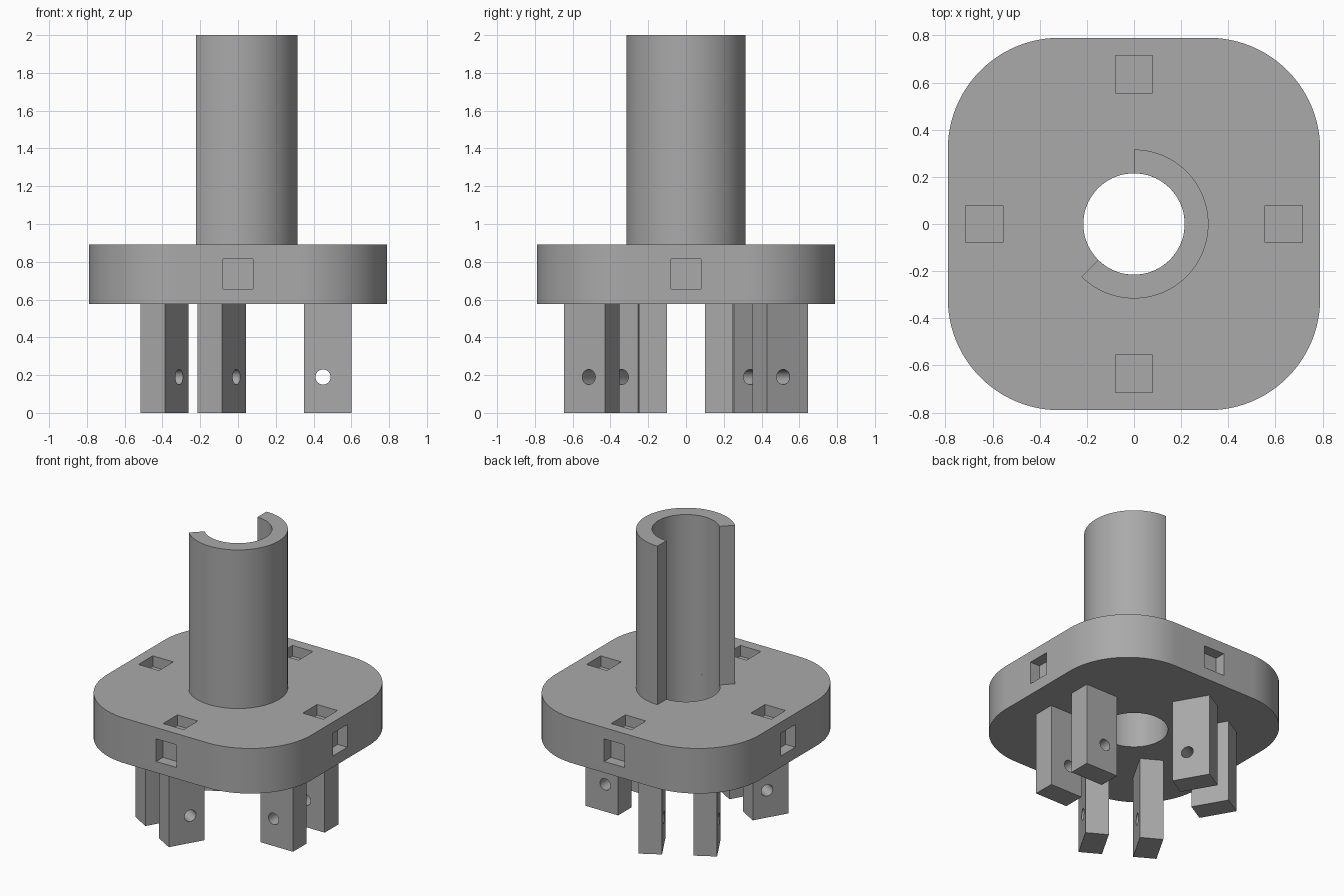
import bpy, bmesh
from math import cos, sin, pi, radians
from mathutils import Matrix, Vector

cube = bpy.data.objects.get("Cube")
if cube:
    bpy.data.objects.remove(cube, do_unlink=True)

GREY = (0.40, 0.40, 0.40, 1)
mat = bpy.data.materials.new("plain grey")
mat.use_nodes = True
mat.diffuse_color = GREY
mat.node_tree.nodes["Principled BSDF"].inputs["Base Color"].default_value = GREY

PLATE_BOTTOM, PLATE_TOP, TOP = 0.577, 0.892, 2.0
HALF, CORNER = 0.79, 0.474
BORE, TUBE = 0.215, 0.316


def arc(r, start, end, n, cx=0, cy=0):
    """Points along an arc, angles in degrees."""
    angles = [radians(start + (end - start) * i / n) for i in range(n + 1)]
    return [(cx + r * cos(a), cy + r * sin(a)) for a in angles]


def prism(name, outline, z0, z1, matrix=Matrix()):
    """Extrude a flat outline from z0 to z1."""
    bm = bmesh.new()
    face = bm.faces.new([bm.verts.new((x, y, z0)) for x, y in outline])
    ext = bmesh.ops.extrude_face_region(bm, geom=[face])
    moved = [v for v in ext["geom"] if isinstance(v, bmesh.types.BMVert)]
    bmesh.ops.translate(bm, verts=moved, vec=(0, 0, z1 - z0))
    bmesh.ops.recalc_face_normals(bm, faces=bm.faces)
    bm.transform(matrix)
    mesh = bpy.data.meshes.new(name)
    bm.to_mesh(mesh)
    bm.free()
    mesh.materials.append(mat)
    ob = bpy.data.objects.new(name, mesh)
    bpy.context.collection.objects.link(ob)
    return ob


def rect(x0, x1, y0, y1):
    return [(x0, y0), (x1, y0), (x1, y1), (x0, y1)]


def activate(ob):
    bpy.ops.object.select_all(action="DESELECT")
    ob.select_set(True)
    bpy.context.view_layer.objects.active = ob


def cut(ob, cutters):
    activate(ob)
    for c in cutters:
        c.hide_render = True
        mod = ob.modifiers.new("cut", "BOOLEAN")
        mod.operation, mod.solver, mod.object = "DIFFERENCE", "EXACT", c
        bpy.ops.object.modifier_apply(modifier=mod.name)
        bpy.data.objects.remove(c, do_unlink=True)


def smooth(ob):
    activate(ob)
    bpy.ops.object.shade_smooth_by_angle(angle=radians(30))


# Rounded base plate with a central bore
outline = []
inner = HALF - CORNER
for i, (sx, sy) in enumerate([(1, 1), (-1, 1), (-1, -1), (1, -1)]):
    outline += arc(CORNER, 90 * i, 90 * i + 90, 24, sx * inner, sy * inner)
plate = prism("base_plate", outline, PLATE_BOTTOM, PLATE_TOP)
cutters = [prism("bore_cutter", arc(BORE, 0, 360, 72)[:-1], 0.4, 1.1)]

# Shallow square pockets on the top and on each side
P, DEPTH = 0.079, 0.075
MID = (PLATE_BOTTOM + PLATE_TOP) / 2
for i in range(4):
    turn = Matrix.Rotation(i * pi / 2, 4, "Z")
    cutters.append(prism("top_pocket_cutter", rect(0.635 - P, 0.635 + P, -P, P),
                         PLATE_TOP - DEPTH, 1.0, turn))
    cutters.append(prism("side_pocket_cutter", rect(HALF - DEPTH, 0.9, -P, P),
                         MID - P, MID + P, turn))
cut(plate, cutters)
smooth(plate)

# Open tube: three-eighths of the wall is missing
section = arc(TUBE, -135, 90, 60) + arc(BORE, 90, -135, 60)
smooth(prism("open_tube", section, PLATE_TOP, TOP))

# Three pairs of legs, each leg with a cross hole
for i in range(3):
    turn = Matrix.Rotation(i * 2 * pi / 3, 4, "Z")
    for side, y0, y1 in (("left", 0.10, 0.25), ("right", -0.25, -0.10)):
        leg = prism(f"leg_{i + 1}_{side}", rect(0.35, 0.60, y0, y1), 0, PLATE_BOTTOM, turn)
        place = turn @ Matrix.Translation(Vector((0.45, 0, 0.19))) @ Matrix.Rotation(pi / 2, 4, "X")
        cut(leg, [prism("hole_cutter", arc(0.04, 0, 360, 32)[:-1], -0.4, 0.4, place)])
        smooth(leg)
